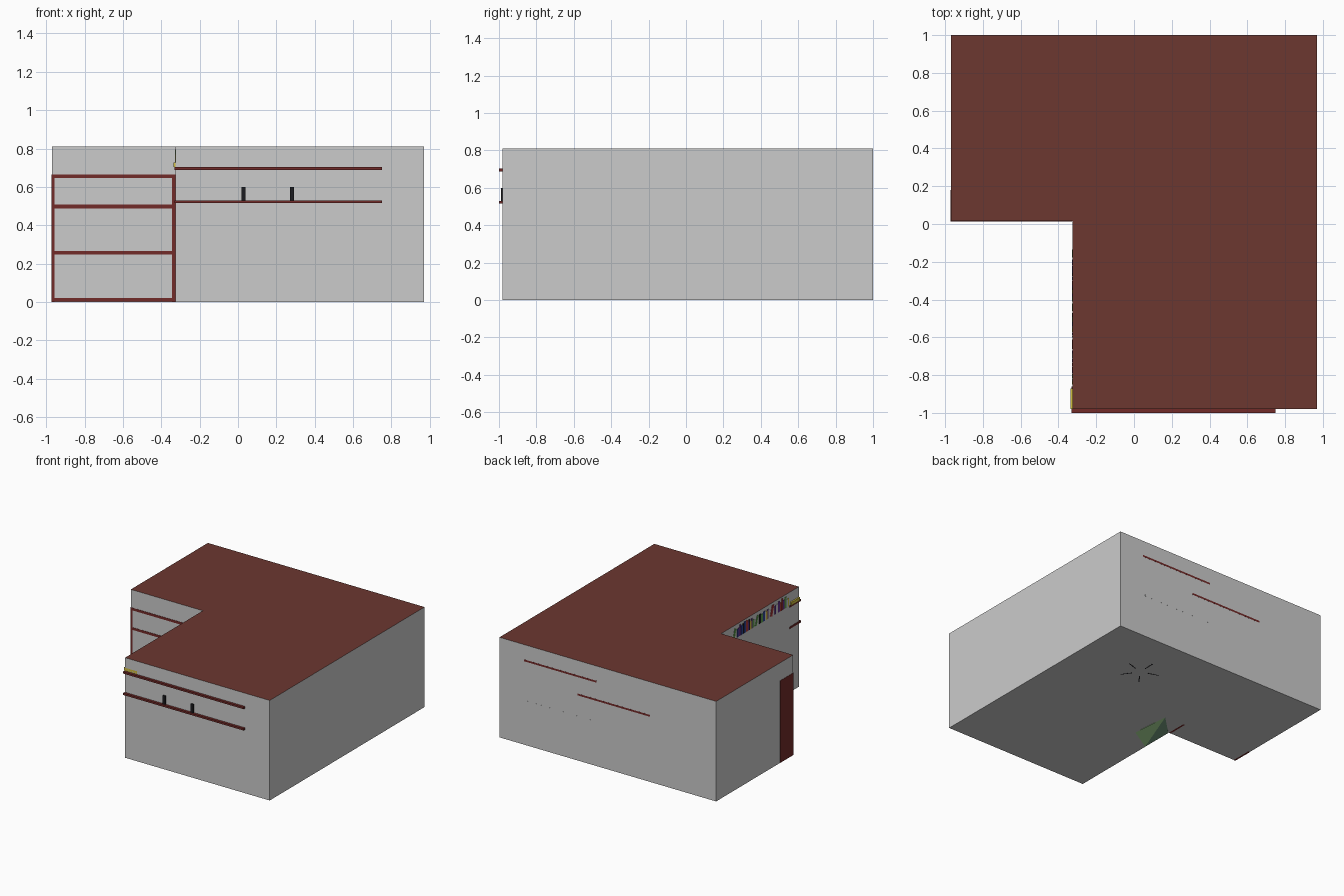
import bpy, bmesh, math, random
from mathutils import Vector, Matrix

if "Cube" in bpy.data.objects:
    bpy.data.objects.remove(bpy.data.objects["Cube"])

random.seed(4)
mats = {}
COL = {
    "ceiling": (0.15, 0.038, 0.03), "wood": (0.17, 0.024, 0.022), "black": (0.012, 0.012, 0.015),
    "yellow": (0.65, 0.52, 0.05), "purple": (0.12, 0.03, 0.25), "blue": (0.03, 0.06, 0.3),
    "green": (0.12, 0.35, 0.08), "red": (0.4, 0.04, 0.04), "leaf": (0.45, 0.8, 0.35),
    "dark_leaf": (0.2, 0.36, 0.24),
}


def paint(ob, key):
    if key:
        if key not in mats:
            mats[key] = bpy.data.materials.new(key)
            mats[key].diffuse_color = (*COL[key], 1)
        ob.data.materials.append(mats[key])
    return ob


def from_bmesh(name, bm, key=None):
    me = bpy.data.meshes.new(name)
    bm.to_mesh(me)
    bm.free()
    ob = bpy.data.objects.new(name, me)
    bpy.context.collection.objects.link(ob)
    return paint(ob, key)


def box(name, x, y, z, key=None, tilt=None):
    """Box from (min, max) pairs; tilt = (angle, axis) about its centre."""
    bm = bmesh.new()
    bmesh.ops.create_cube(bm, size=1)
    bm.transform(Matrix.Diagonal((x[1] - x[0], y[1] - y[0], z[1] - z[0], 1)))
    if tilt:
        bm.transform(Matrix.Rotation(tilt[0], 4, tilt[1]))
    bm.transform(Matrix.Translation(Vector((sum(x), sum(y), sum(z))) / 2))
    return from_bmesh(name, bm, key)


def prism(name, pts, z0, z1, key=None, walls=True, caps=(True, True)):
    bm = bmesh.new()
    lo = [bm.verts.new((*p, z0)) for p in pts]
    hi = [bm.verts.new((*p, z1)) for p in pts]
    if caps[0]:
        bm.faces.new(lo[::-1])
    if caps[1]:
        bm.faces.new(hi)
    if walls:
        for i in range(len(pts)):
            j = (i + 1) % len(pts)
            bm.faces.new((lo[i], lo[j], hi[j], hi[i]))
    for v in [v for v in bm.verts if not v.link_faces]:
        bm.verts.remove(v)
    return from_bmesh(name, bm, key)


def cylinder(name, loc, r, h, key=None):
    bm = bmesh.new()
    bmesh.ops.create_cone(bm, cap_ends=True, segments=16, radius1=r, radius2=r, depth=h)
    bm.transform(Matrix.Translation(loc))
    return from_bmesh(name, bm, key)


# L-shaped room shell
XL, XN, XR = -0.97, -0.325, 0.97
YF, YN, YB = -0.98, 0.015, 1.0
H = 0.81
outline = [(XN, YF), (XR, YF), (XR, YB), (XL, YB), (XL, YN), (XN, YN)]
prism("floor", outline, 0, H, walls=False, caps=(True, False))
prism("walls", outline, 0, H, caps=(False, False))
prism("ceiling", outline, 0, H, "ceiling", walls=False, caps=(False, True))

# Bookcase against the notch wall
E = 0.002
bx, by = (XL - E, XN - E), (YN - E, 0.18)
for i, x in enumerate((bx[0], bx[1] - 0.016)):
    box(f"bookcase_side_{i}", (x, x + 0.016), by, (0, 0.665), "wood")
for i, z in enumerate((0.002, 0.247, 0.487, 0.645)):
    box(f"bookcase_shelf_{i}", bx, by, (z, z + 0.02), "wood")

# Front wall shelves, whose backs break through the wall
for i, z in enumerate((0.515, 0.688)):
    box(f"front_shelf_{i}", (-0.33, 0.75), (-1.0, -0.86), (z, z + 0.015), "wood")
# Side wall shelf
box("side_shelf", (XN + 0.001, -0.2), (-0.86, -0.08), (0.688, 0.703), "wood")
# Back wall shelves
box("back_shelf_upper", (0.10, 0.75), (0.87, YB + 0.0005), (0.675, 0.69), "wood")
box("back_shelf_lower", (-0.38, 0.27), (0.87, YB + 0.0005), (0.527, 0.542), "wood")

# Dark bookends on the lower front shelf
for i, x in enumerate((0.018, 0.27)):
    box(f"bookend_{i}", (x, x + 0.022), (-0.99, -0.87), (0.53, 0.6), "black")

hues = ["yellow", "purple", "blue", "green", "red", "black", "purple", "yellow", None]


def book_row(name, start, end, z, depth, along, hmax=0.1):
    """Upright books of varied size; depth = (min, max) on the other axis."""
    p, n = start, 0
    while p < end - 0.03:
        w, h = random.uniform(0.012, 0.026), random.uniform(0.65, 1) * hmax
        lean = random.choice((0, 0, 0, 0, 0.3))
        if lean:
            p += 0.02
        span = (p, p + w)
        x, y = (span, depth) if along == "X" else (depth, span)
        box(f"{name}_{n}", x, y, (z, z + h), random.choice(hues),
            (lean, "Y" if along == "X" else "X") if lean else None)
        p += w + (0.022 if lean else 0.001)
        n += 1


# Books on the shelves
book_row("side_book", -0.85, -0.13, 0.703, (XN - 0.003, -0.22), "Y", 0.095)
box("flat_book", (-0.337, -0.22), (-0.98, -0.87), (0.703, 0.728), "yellow")
book_row("front_book", -0.18, 0.7, 0.703, (-0.97, -0.88), "X")
book_row("low_book", 0.05, 0.26, 0.53, (-0.97, -0.88), "X", 0.12)
book_row("upper_book", 0.14, 0.72, 0.69, (0.88, 0.985), "X")
for z in (0.022, 0.267):
    book_row("case_book", -0.94, -0.36, z, (0.03, 0.15), "X", 0.18)

# Desk against the back wall
box("desk_top", (0.10, 0.73), (0.68, YB + 0.0003), (0.345, 0.36))
for i, x in enumerate((0.11, 0.70)):
    box(f"desk_leg_{i}", (x, x + 0.02), (0.70, 0.98), (0.001, 0.345))

# Office chair with five-star base
cx, cy = 0.42, 0.57
for i in range(5):
    a = i * math.tau / 5 + 0.3
    d, n = Vector((math.cos(a), math.sin(a))), Vector((-math.sin(a), math.cos(a)))
    c = Vector((cx, cy))
    pts = [c + d * r + n * s for r, s in ((0.06, -0.004), (0.15, -0.004), (0.15, 0.004), (0.06, 0.004))]
    prism(f"chair_foot_{i}", pts, -0.0005, 0.03, "black")
cylinder("chair_hub", (cx, cy, 0.03), 0.062, 0.03, "black")
cylinder("chair_post", (cx, cy, 0.11), 0.014, 0.15, "black")
box("chair_seat", (cx - 0.1, cx + 0.1), (cy - 0.1, cy + 0.1), (0.18, 0.215), "black")
box("chair_back", (cx - 0.09, cx + 0.09), (cy - 0.12, cy - 0.095), (0.25, 0.45), "black")

# Green corner seat beside the inner corner
a, b, c, d = (-0.322, -0.255), (-0.133, -0.142), (-0.158, 0.173), (-0.322, 0.012)
prism("corner_seat_front", [a, b, c], -0.001, 0.12, "leaf")
prism("corner_seat_rear", [a, c, d], -0.001, 0.12, "dark_leaf")

for m in bpy.data.materials:
    if m.users and not m.is_grease_pencil:
        m.use_nodes = True
        m.node_tree.nodes["Principled BSDF"].inputs["Base Color"].default_value = m.diffuse_color
